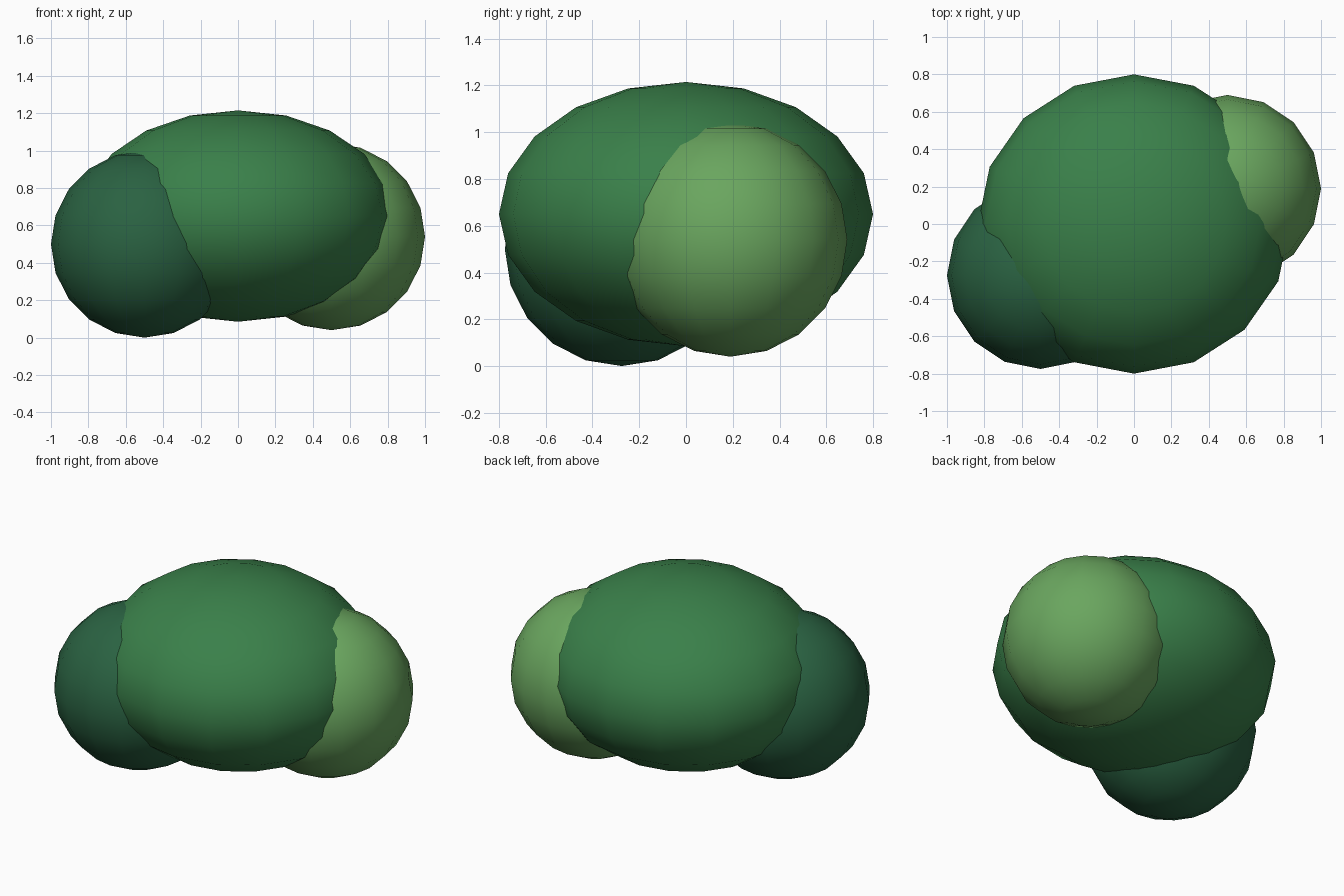
import bpy

if "Cube" in bpy.data.objects:
    bpy.data.objects.remove(bpy.data.objects["Cube"])


def leaf_clump(name, centre, radii, colour):
    """Smooth-shaded 16 x 10 ellipsoid with its own colour."""
    bpy.ops.mesh.primitive_uv_sphere_add(segments=16, ring_count=10, radius=1, location=centre)
    clump = bpy.context.object
    clump.name = name
    clump.scale = radii
    bpy.ops.object.transform_apply(location=False, rotation=False, scale=True)
    bpy.ops.object.shade_smooth()
    mat = bpy.data.materials.new(name + "_green")
    mat.diffuse_color = (*colour, 1)
    mat.use_nodes = True
    mat.node_tree.nodes["Principled BSDF"].inputs["Base Color"].default_value = mat.diffuse_color
    clump.data.materials.append(mat)


# Wide central mass of the bush
leaf_clump("main_foliage", (0, 0, 0.65), (0.835, 0.8, 0.565), (0.042, 0.216, 0.068))
# Dark clump at the front left
leaf_clump("dark_foliage", (-0.5, -0.275, 0.5), (0.5, 0.5, 0.5), (0.023, 0.122, 0.054))
# Light clump at the back right
leaf_clump("light_foliage", (0.5, 0.19, 0.54), (0.5, 0.5, 0.5), (0.144, 0.381, 0.114))
